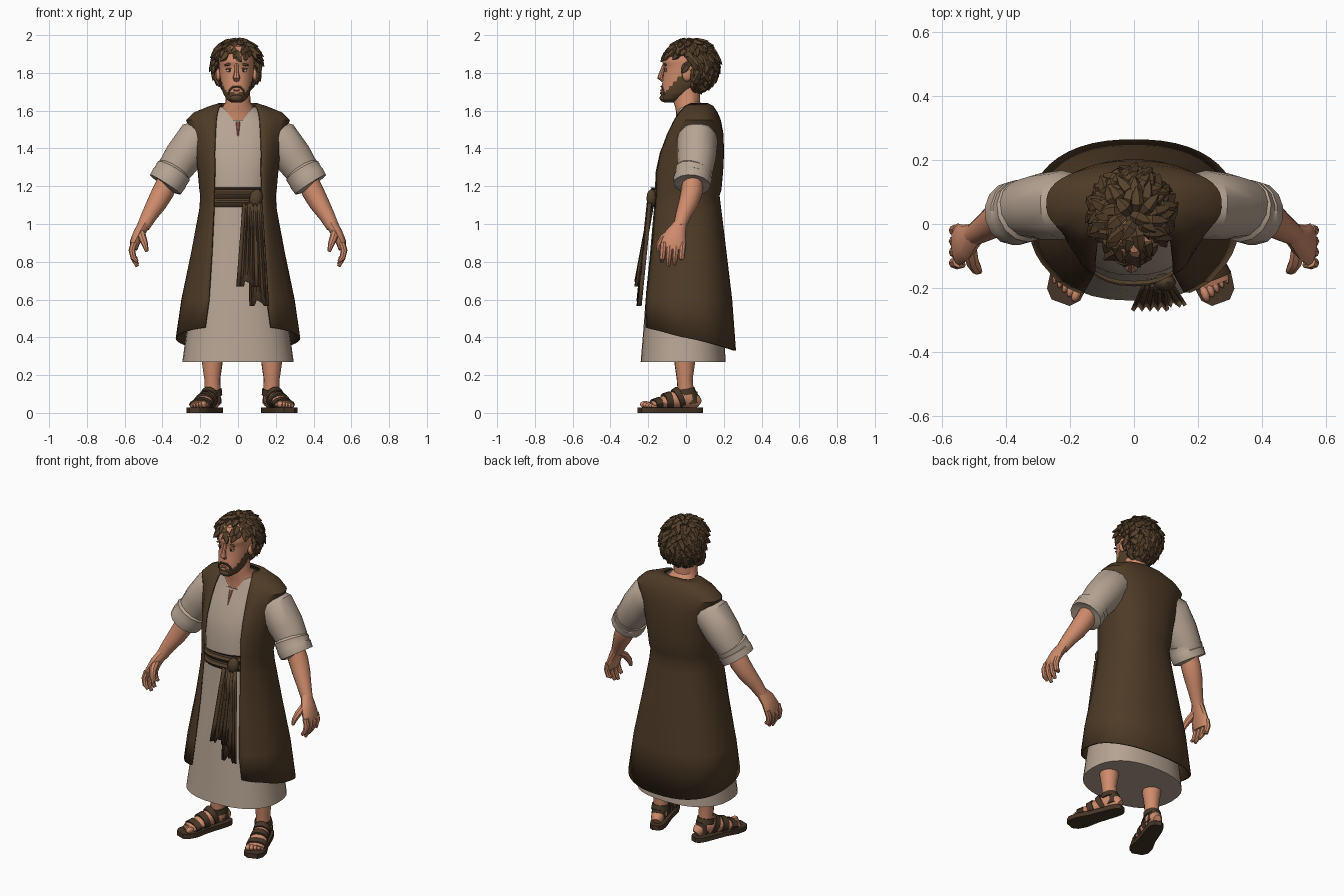
import bpy, bmesh, math, random
from mathutils import Matrix, Vector

if "Cube" in bpy.data.objects:
    bpy.data.objects.remove(bpy.data.objects["Cube"])

random.seed(4)
ID = Matrix.Identity(4)


def material(name, rgb):
    m = bpy.data.materials.new(name)
    m.diffuse_color = (*rgb, 1)
    m.use_nodes = True
    m.node_tree.nodes["Principled BSDF"].inputs["Base Color"].default_value = m.diffuse_color
    return m


COAT = material("coat_brown", (.078, .044, .020))
HAIR = material("hair_brown", (.095, .053, .025))
SASH = material("sash_brown", (.085, .050, .025))
TUNIC = material("tunic_linen", (.47, .37, .29))
SKIN = material("skin", (.62, .26, .15))
LIP = material("lip", (.36, .13, .085))
LEATHER = material("sandal_leather", (.062, .036, .020))
EYE_WHITE = material("eye_white", (.60, .54, .48))
EYE_DARK = material("eye_dark", (.03, .02, .012))


def make(name, verts, faces, mat, m=ID):
    me = bpy.data.meshes.new(name)
    me.from_pydata([m @ Vector(v) for v in verts], [], faces)
    bm = bmesh.new()
    bm.from_mesh(me)
    bmesh.ops.recalc_face_normals(bm, faces=bm.faces)
    bm.to_mesh(me)
    bm.free()
    me.materials.append(mat)
    ob = bpy.data.objects.new(name, me)
    bpy.context.collection.objects.link(ob)
    return ob


def grid_faces(rows, cols, wrap):
    n = cols if wrap else cols - 1
    return [(r * cols + c, r * cols + (c + 1) % cols, (r + 1) * cols + (c + 1) % cols, (r + 1) * cols + c)
            for r in range(rows - 1) for c in range(n)]


def spow(v, p):
    return math.copysign(abs(v) ** p, v)


def loft(name, rows, mat, sides=32, p=.85, cx=0, zfn=None, caps=(False, False)):
    """Stack rows of (z, half width, front y, back y), plus an opening half width for open fronts."""
    verts, opened = [], len(rows[0]) == 5
    for i, row in enumerate(rows):
        z, rx, yf, yb = row[:4]
        a0 = math.asin((row[4] / rx) ** (1 / p)) if opened else 0
        for k in range(sides):
            t = k / (sides - 1 if opened else sides)
            a = a0 + t * (2 * math.pi - 2 * a0)
            grow = .012 if opened and k in (0, 1, 2, sides - 3, sides - 2, sides - 1) else 0
            y = (yf + yb) / 2 - ((yb - yf) / 2 + grow) * spow(math.cos(a), p)
            verts.append((cx + rx * spow(math.sin(a), p), y, z + (zfn(i, a) if zfn else 0)))
    faces = grid_faces(len(rows), sides, not opened)
    if caps[0]:
        faces.append(tuple(range(sides)))
    if caps[1]:
        faces.append(tuple(range(len(verts) - sides, len(verts))))
    return make(name, verts, faces, mat)


def tube(name, pts, mat, sides=12, ref=(0, 1, 0), m=ID):
    """Tube through (x, y, z, radius along ref, other radius)."""
    verts, P = [], [Vector(q[:3]) for q in pts]
    for i, q in enumerate(pts):
        t = (P[min(i + 1, len(P) - 1)] - P[max(i - 1, 0)]).normalized()
        u = Vector(ref)
        u = (u - t * u.dot(t)).normalized()
        v = t.cross(u)
        for k in range(sides):
            a = 2 * math.pi * k / sides
            verts.append(P[i] + u * q[3] * math.cos(a) + v * q[-1] * math.sin(a))
    n = len(verts)
    return make(name, verts, grid_faces(len(pts), sides, True) + [tuple(range(sides)), tuple(range(n - sides, n))], mat, m)


def ball(name, loc, size, mat, tilt=0, m=ID):
    bm = bmesh.new()
    bmesh.ops.create_icosphere(bm, subdivisions=2, radius=1)
    x = Matrix.Translation(loc) @ Matrix.Rotation(tilt, 4, 'Y') @ Matrix.Diagonal((*size, 1))
    verts = [x @ v.co for v in bm.verts]
    faces = [tuple(v.index for v in f.verts) for f in bm.faces]
    bm.free()
    return make(name, verts, faces, mat, m)


# Tunic with a notched neckline
loft("tunic", [(.27, .295, -.24, .21), (.45, .27, -.225, .20), (.65, .25, -.21, .195), (.85, .222, -.19, .185),
               (1.08, .185, -.17, .17), (1.18, .18, -.165, .165), (1.28, .19, -.16, .175), (1.38, .205, -.138, .18),
               (1.48, .21, -.095, .18), (1.55, .18, -.062, .165), (1.62, .095, -.055, .11)], TUNIC,
     zfn=lambda i, a: -.08 * max(0, math.cos(a)) ** 6 if i == 10 else 0, caps=(True, False))
tube("neck_slit", [(0, -.104, 1.46, .003, .003), (0, -.066, 1.54, .012, .004)], LIP, 6, (1, 0, 0))

# Sleeveless open coat, hem dropping to the rear
coat = loft("coat", [(.395, .33, -.23, .265, .175), (.6, .30, -.225, .245, .155), (.85, .248, -.20, .215, .14),
                     (1.08, .205, -.185, .187, .13), (1.15, .2, -.18, .178, .13), (1.18, .205, -.178, .188, .128),
                     (1.28, .214, -.17, .197, .125), (1.38, .228, -.145, .202, .125), (1.48, .25, -.10, .198, .12),
                     (1.55, .275, -.06, .185, .115), (1.59, .235, -.035, .168, .11), (1.625, .15, -.01, .145, .10),
                     (1.64, .10, .015, .115, .085)], COAT, 40,
            zfn=lambda i, a: .065 * math.cos(a) if i == 0 else 0)
sol = coat.modifiers.new("thickness", 'SOLIDIFY')
sol.thickness, sol.offset = .01, -1

# Sash folds, knot and hanging ends
loft("sash", [(1.09 + .0115 * i, .183, -(.178, .19, .195, .18)[i % 4], .17) for i in range(10)], SASH)
ball("sash_knot", (.095, -.182, 1.135), (.036, .028, .052), SASH, .2)
for name, top, bot, z1, y1 in (("sash_tail_long", (.05, .13), (.06, .165), .565, -.245),
                               ("sash_tail_short", (.035, .09), (0, .10), .67, -.268)):
    verts = []
    for r in range(5):
        t = r / 4
        for c in range(9):
            s = c / 8
            lo, hi = (top[k] + (bot[k] - top[k]) * t for k in (0, 1))
            z = 1.11 + (z1 + .05 * (1 - s) * (c // 3 % 2) - 1.11) * t
            verts.append((lo + (hi - lo) * s, -.19 + (y1 + .19) * t + (.010 if c % 2 else -.006), z))
    tail = make(name, verts, grid_faces(5, 9, False), SASH)
    tail.modifiers.new("thickness", 'SOLIDIFY').thickness = .012

# Arms: sleeve, rolled cuff, forearm, hand
for side, s in (("right", 1), ("left", -1)):
    m = Matrix.Diagonal((s, 1, 1, 1))
    tube(side + "_sleeve", [(.15, .06, 1.47, .09), (.225, .06, 1.445, .108), (.29, .055, 1.355, .104),
                            (.335, .05, 1.29, .094), (.37, .04, 1.235, .085)], TUNIC, 14, m=m)
    tube(side + "_cuff", [(.337, .045, 1.285, .088), (.342, .042, 1.278, .101), (.358, .036, 1.25, .098),
                          (.363, .036, 1.243, .102), (.385, .032, 1.208, .098), (.386, .032, 1.207, .06)], TUNIC, 14, m=m)
    tube(side + "_forearm", [(.35, .04, 1.27, .055), (.397, .03, 1.17, .058), (.43, .012, 1.11, .053),
                             (.47, -.015, 1.045, .042), (.502, -.035, .985, .034)], SKIN, m=m)
    tube(side + "_palm", [(.495, -.03, 1.0, .034, .032), (.525, -.055, .95, .055, .03),
                          (.547, -.065, .90, .066, .027), (.553, -.068, .865, .06, .02)], SKIN, m=m)
    for i in range(4):
        y, z = -.118 + i * .034, (.80, .775, .785, .815)[i]
        tube(f"{side}_finger_{i + 1}", [(.55, y, .90, .018), (.562, y - .004, .86, .0175),
                                        (.553, y - .008, .82, .016), (.533, y - .01, z, .009)], SKIN, 8, m=m)
    tube(side + "_thumb", [(.515, -.075, .955, .024), (.505, -.12, .925, .021),
                           (.492, -.142, .89, .017), (.483, -.148, .855, .009)], SKIN, 8, m=m)

# Legs and sandals, toes turned outward
SOLE = [(.088, .02), (.07, .038), (.03, .046), (-.1, .05), (-.18, .063), (-.235, .055), (-.262, .03)]
for side, s, x in (("right", 1, .182), ("left", -1, -.14)):
    m = Matrix.Translation((x, 0, 0)) @ Matrix.Rotation(s * math.radians(20), 4, 'Z') @ Matrix.Diagonal((s, 1, 1, 1))
    ring = [(w, y) for y, w in SOLE] + [(-w, y) for y, w in reversed(SOLE)]
    n = len(ring)
    make(side + "_sole", [(a, b, z) for z in (0, .028) for a, b in ring],
         grid_faces(2, n, True) + [tuple(range(n)), tuple(range(n, 2 * n))], LEATHER, m)
    tube(side + "_leg", [(-.006, 0, .06, .04), (-.006, 0, .12, .043), (-.006, -.005, .18, .043),
                         (-.006, -.005, .26, .055), (-.006, -.005, .36, .058)], SKIN, m=m)
    tube(side + "_foot", [(0, y, .022 + h / 2, w, h / 2) for y, w, h in
                          ((.072, .022, .05), (.055, .036, .075), (.01, .042, .11), (-.04, .043, .105),
                           (-.1, .047, .08), (-.16, .054, .052), (-.2, .05, .036))], SKIN, 14, (1, 0, 0), m)
    for i in range(5):
        r = .019 - .002 * i
        ball(f"{side}_toe_{i + 1}", (-.037 + i * .0195, -.218 + .008 * i, .026 + r), (r * .75, .028, r), SKIN, m=m)
    for i, (y, z, w, h) in enumerate(((-.165, .047, .06, .032), (-.105, .062, .054, .047))):
        tube(f"{side}_strap_{i + 1}", [(0, y + .018, z + .004, w - .002, h + .002), (0, y - .018, z - .003, w, h - .002)],
             LEATHER, 14, (1, 0, 0), m)
    tube(side + "_ankle_strap", [(-.004, .004, .095, .056, .052), (-.006, -.002, .128, .049)], LEATHER, 14, m=m)
    tube(side + "_heel_strap", [(0, .03, .05, .043, .043), (0, .024, .11, .038)], LEATHER, 12, m=m)
    tube(side + "_cross_strap", [(0, -.03, .085, .05, .06), (0, -.058, .072, .052, .055)], LEATHER, 14, (1, 0, 0), m)

# Neck and head, beard painted along the jaw
CX = -.008
loft("neck", [(1.48, .13, -.05, .12), (1.57, .105, -.052, .125), (1.61, .088, -.055, .11), (1.645, .066, -.066, .075),
              (1.75, .062, -.06, .075)], SKIN, 20, 1)
KEYS = [(1.643, .028, -.115, -.06), (1.66, .052, -.131, -.02), (1.69, .07, -.134, .04), (1.73, .081, -.128, .08),
        (1.78, .088, -.121, .11), (1.83, .092, -.117, .125), (1.86, .094, -.125, .13), (1.90, .09, -.116, .13),
        (1.94, .075, -.09, .11), (1.96, .03, -.04, .05)]
rows = [tuple(a + (b - a) * j / 4 for a, b in zip(k0, k1)) for k0, k1 in zip(KEYS, KEYS[1:]) for j in range(4)]
head = loft("head", rows + [KEYS[-1]], SKIN, 40, .95, CX, caps=(True, True))
head.data.materials.append(HAIR)
for f in head.data.polygons:
    c = f.center
    edge = 1.697 + .10 * min(1, max(0, (c.y + .112) / .09))
    f.material_index = int(c.z < edge)


def face_y(x, z):
    k0, k1 = next((a, b) for a, b in zip(KEYS, KEYS[1:]) if a[0] <= z <= b[0])
    t = (z - k0[0]) / (k1[0] - k0[0])
    rx, yf, yb = (k0[i] + (k1[i] - k0[i]) * t for i in (1, 2, 3))
    return (yf + yb) / 2 - (yb - yf) / 2 * math.sqrt(1 - (x / rx) ** 2)


# Facial features
tube("nose", [(CX, -.112, 1.85, .011, .01), (CX, -.13, 1.80, .012, .012), (CX, -.137, 1.775, .02, .016),
              (CX, -.122, 1.758, .014, .008)], SKIN, 8, (1, 0, 0))
ball("lips", (CX, face_y(0, 1.708), 1.708), (.02, .006, .005), LIP)
ball("lower_lip_patch", (CX, face_y(0, 1.693), 1.694), (.013, .004, .007), SKIN)
for side, s in (("right", 1), ("left", -1)):
    ey = face_y(.038, 1.815)
    ball(side + "_eye", (CX + s * .038, ey + .001, 1.813), (.017, .006, .009), EYE_WHITE)
    ball(side + "_iris", (CX + s * .037, ey - .004, 1.813), (.007, .003, .008), EYE_DARK)
    ball(side + "_eyelid", (CX + s * .039, ey, 1.823), (.02, .008, .004), LIP, s * .15)
    ball(side + "_eyebrow", (CX + s * .041, face_y(.041, 1.845) - .001, 1.845), (.026, .007, .007), HAIR, s * .25)
    ball(side + "_ear", (CX + s * .096, .005, 1.79), (.014, .026, .036), SKIN)
    tube(side + "_moustache", [(CX + s * x, face_y(x, z) - .001, z, .006, r) for x, z, r in
                               ((0, 1.728, .006), (.02, 1.726, .008), (.036, 1.71, .008), (.044, 1.685, .006))], HAIR, 6)
ball("chin_beard", (CX, -.117, 1.667), (.036, .024, .022), HAIR)

# Hair cap, then tousled locks following the scalp
C, R = Vector((CX, .025, 1.838)), Vector((.112, .13, .125))


def hairy(p):
    return (p.y > .0 or p.z > 1.895) and (p.y > .035 or p.z > 1.825) and p.z > 1.715


bm = bmesh.new()
bmesh.ops.create_icosphere(bm, subdivisions=4, radius=1)
bmesh.ops.scale(bm, vec=R, verts=bm.verts)
bmesh.ops.translate(bm, vec=C, verts=bm.verts)
bmesh.ops.delete(bm, geom=[v for v in bm.verts if not hairy(v.co)], context='VERTS')
me = bpy.data.meshes.new("hair_cap")
bm.to_mesh(me)
bm.free()
me.materials.append(HAIR)
bpy.context.collection.objects.link(bpy.data.objects.new("hair_cap", me))
N = 260
for i in range(N):
    h = 1 - 2 * (i + .5) / N
    a, q = i * 2.39996, math.sqrt(1 - h * h)
    d = Vector((q * math.cos(a), q * math.sin(a), h))
    p = C + d * R
    if not hairy(p):
        continue
    down = Vector((d.x * .6, d.y * .6, -1))
    t = (down - d * down.dot(d)).normalized()
    t = (Matrix.Rotation(random.uniform(-.8, .8), 3, d) @ t)
    k = random.uniform(.8, 1.15)
    pts = [p - d * .012 - t * .012, p + d * .014 * k + t * .012, p + d * .014 * k + t * .038 * k,
           p + d * .02 * k + t * .062 * k]
    tube("hair_lock", [(*v, r, r * .7) for v, r in zip(pts, (.014, .022, .019, .003))], HAIR, 5, t.cross(d))

# Smooth shading with sharp creases kept
bpy.ops.object.select_all(action='SELECT')
bpy.context.view_layer.objects.active = coat
bpy.ops.object.shade_smooth_by_angle(angle=math.radians(35))
